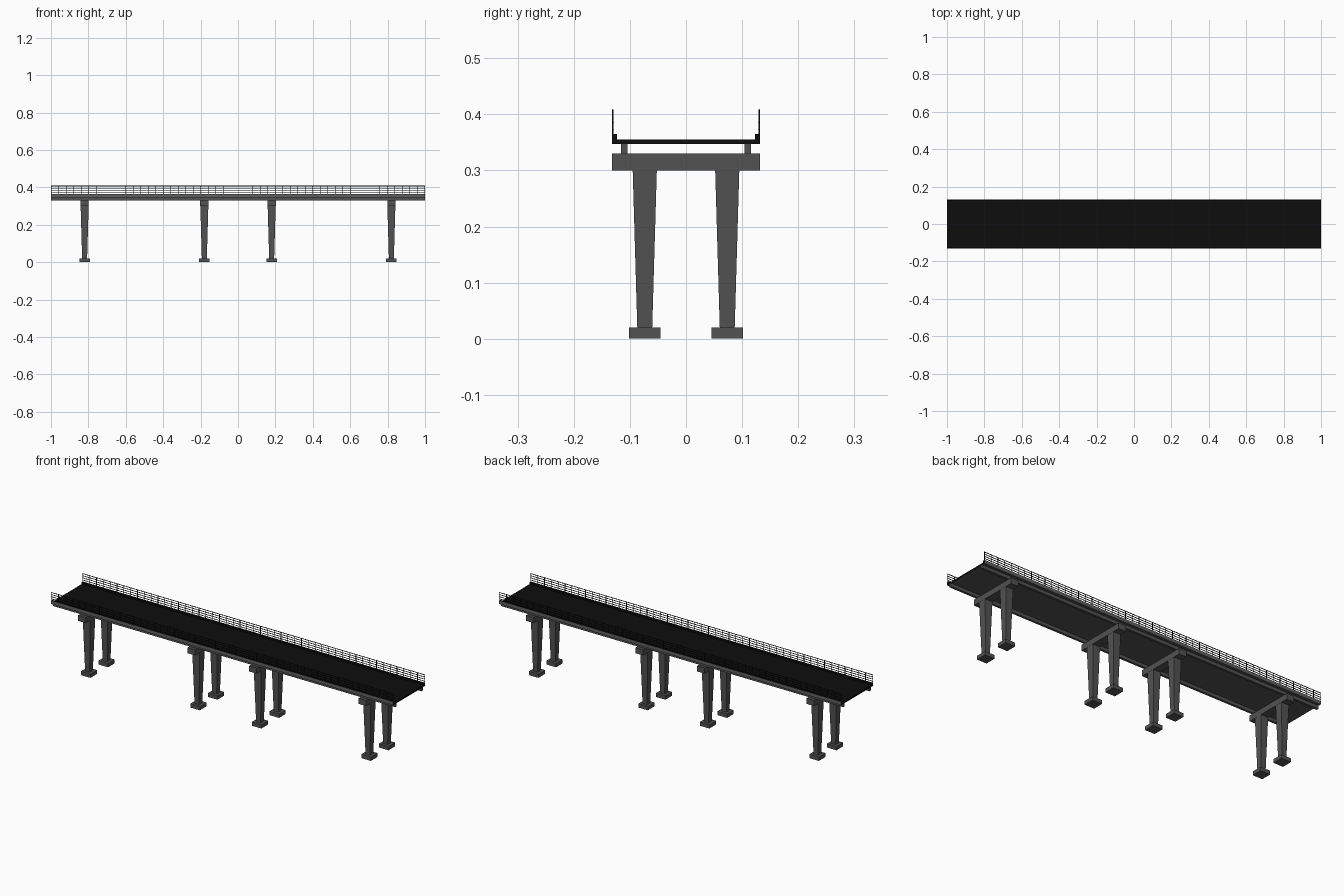
import bpy, bmesh
from mathutils import Matrix, Vector

if "Cube" in bpy.data.objects:
    bpy.data.objects.remove(bpy.data.objects["Cube"])


def material(name, value):
    m = bpy.data.materials.new(name)
    m.use_nodes = True
    color = (value, value, value, 1)
    m.diffuse_color = color
    m.node_tree.nodes["Principled BSDF"].inputs["Base Color"].default_value = color
    return m


concrete = material("concrete grey", 0.085)
curb_grey = material("curb grey", 0.12)
asphalt = material("asphalt black", 0.004)
steel = material("railing black", 0.006)


def finish(name, bm, *mats):
    bmesh.ops.recalc_face_normals(bm, faces=bm.faces)
    mesh = bpy.data.meshes.new(name)
    bm.to_mesh(mesh)
    bm.free()
    for m in mats:
        mesh.materials.append(m)
    obj = bpy.data.objects.new(name, mesh)
    bpy.context.collection.objects.link(obj)
    return obj


def add_box(bm, center, size, bottom_scale=1):
    made = bmesh.ops.create_cube(bm, size=1)["verts"]
    for v in made:
        k = bottom_scale if v.co.z < 0 else 1
        v.co = Vector(center) + Vector((v.co.x * size[0] * k, v.co.y * size[1] * k, v.co.z * size[2]))


# Deck: a shallow channel section swept along the whole length
half = [(0.132, 0.347), (0.132, 0.365), (0.123, 0.365), (0.123, 0.355)]
section = half + [(-y, z) for y, z in reversed(half)]
bm = bmesh.new()
face = bm.faces.new([bm.verts.new((-1, y, z)) for y, z in section])
swept = bmesh.ops.extrude_face_region(bm, geom=[face], use_keep_orig=True)["geom"]
bmesh.ops.translate(bm, vec=(2, 0, 0), verts=[g for g in swept if isinstance(g, bmesh.types.BMVert)])
bmesh.ops.recalc_face_normals(bm, faces=bm.faces)
for f in bm.faces:
    f.normal_update()
    outer = abs(f.normal.y) > 0.9 and abs(f.calc_center_median().y) > 0.13
    f.material_index = 2 if outer else 1 if f.normal.z < -0.9 else 0
finish("road_deck", bm, asphalt, concrete, curb_grey)

# Girders under both edges of the deck
for side, label in ((1, "back"), (-1, "front")):
    bm = bmesh.new()
    add_box(bm, (0, side * 0.11, 0.3385), (2, 0.012, 0.017))
    finish(label + "_girder", bm, concrete)

# Piers: cross cap, two tapered columns and their footings
for i, x in enumerate((-0.82, -0.18, 0.18, 0.82), 1):
    bm = bmesh.new()
    add_box(bm, (x, 0, 0.315), (0.044, 0.264, 0.03))
    finish(f"pier_cap_{i}", bm, concrete)
    for side, label in ((1, "back"), (-1, "front")):
        y = side * 0.0735
        bm = bmesh.new()
        add_box(bm, (x, y, 0.16), (0.043, 0.043, 0.28), 0.62)
        finish(f"{label}_column_{i}", bm, concrete)
        bm = bmesh.new()
        add_box(bm, (x, y, 0.01), (0.056, 0.056, 0.02))
        finish(f"{label}_footing_{i}", bm, concrete)

# Railings: four long round rails on evenly spaced posts
POSTS = 51
for side, label in ((1, "back"), (-1, "front")):
    y = side * 0.1305
    bm = bmesh.new()
    for row in range(4):
        place = Matrix.Translation((0, y, 0.3735 + row * 0.0113)) @ Matrix.Rotation(1.5708, 4, "Y")
        bmesh.ops.create_cone(bm, cap_ends=True, segments=8, radius1=0.0018,
                              radius2=0.0018, depth=2, matrix=place)
    finish(label + "_rails", bm, steel)
    bm = bmesh.new()
    for n in range(POSTS):
        x = -0.9985 + 1.997 * n / (POSTS - 1)
        add_box(bm, (x, y, 0.386), (0.0022, 0.0022, 0.043))
    finish(label + "_rail_posts", bm, steel)
